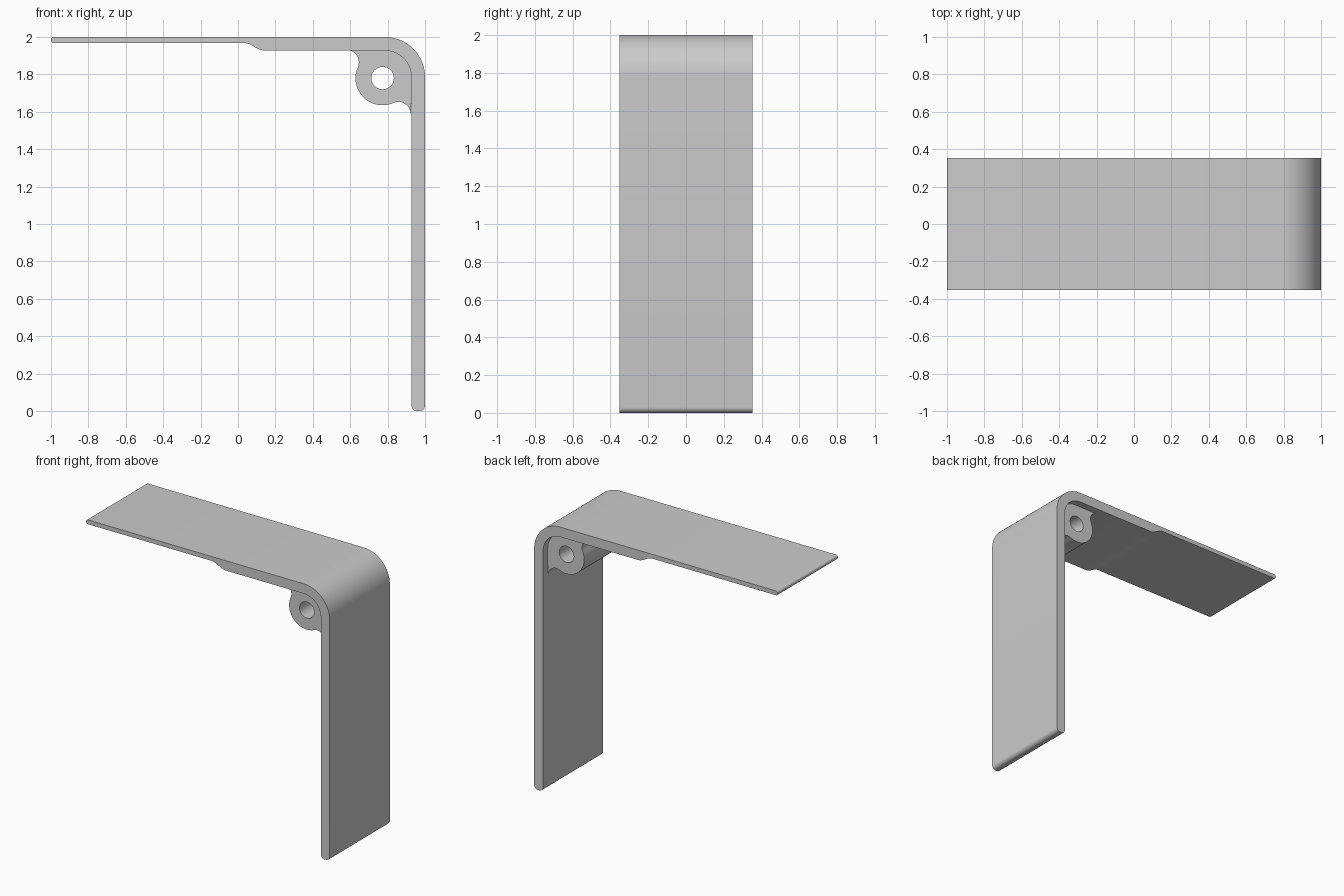
import bpy, bmesh, math
from mathutils import Matrix

if "Cube" in bpy.data.objects:
    bpy.data.objects.remove(bpy.data.objects["Cube"])

WIDTH = 0.705        # bracket width along y
INSET = 0.055        # boss is recessed from each side


def arc(cx, cz, r, a0, a1, n):
    """Points on an arc in the x-z profile, angles in degrees."""
    pts = []
    for i in range(n + 1):
        a = math.radians(a0 + (a1 - a0) * i / n)
        pts.append((cx + r * math.cos(a), cz + r * math.sin(a)))
    return pts


def extrude_profile(name, loops, width, mat):
    """Extrude closed x-z loops along y; later loops become holes."""
    curve = bpy.data.curves.new(name + "_profile", 'CURVE')
    curve.dimensions = '2D'
    curve.fill_mode = 'BOTH'
    curve.extrude = width / 2
    for pts in loops:
        spline = curve.splines.new('POLY')
        spline.points.add(len(pts) - 1)
        for p, (x, z) in zip(spline.points, pts):
            p.co = (x, z, 0, 1)
        spline.use_cyclic_u = True
    temp = bpy.data.objects.new(name + "_temp", curve)
    bpy.context.collection.objects.link(temp)
    bpy.context.view_layer.update()
    dg = bpy.context.evaluated_depsgraph_get()
    mesh = bpy.data.meshes.new_from_object(temp.evaluated_get(dg))
    bpy.data.objects.remove(temp)
    mesh.transform(Matrix.Rotation(math.pi / 2, 4, 'X'))
    bm = bmesh.new()
    bm.from_mesh(mesh)
    bmesh.ops.remove_doubles(bm, verts=bm.verts, dist=1e-5)
    bmesh.ops.recalc_face_normals(bm, faces=bm.faces)
    bm.to_mesh(mesh)
    bm.free()
    mesh.materials.clear()
    mesh.materials.append(mat)
    obj = bpy.data.objects.new(name, mesh)
    bpy.context.collection.objects.link(obj)
    bpy.ops.object.select_all(action='DESELECT')
    obj.select_set(True)
    bpy.context.view_layer.objects.active = obj
    bpy.ops.object.shade_smooth_by_angle(angle=math.radians(30))
    return obj


grey = bpy.data.materials.new("light_grey")
grey.diffuse_color = (0.6, 0.6, 0.6, 1)
grey.use_nodes = True
grey.node_tree.nodes["Principled BSDF"].inputs["Base Color"].default_value = grey.diffuse_color

# Bent plate: thin arm, stepped thickness, rounded bend and vertical leg
bend = (0.785, 1.785)
outline = arc(*bend, 0.215, 90, 0, 24)                     # outer bend
outline += arc(0.97, 0.03, 0.03, 0, -90, 6)                # leg tip
outline += arc(0.957, 0.03, 0.03, -90, -180, 6)
outline += arc(*bend, 0.142, 0, 90, 20)                    # inner bend
for i in range(11):                                        # thickness step
    t = i / 10
    outline.append((0.145 - 0.115 * t,
                    1.927 + 0.041 * (0.5 - 0.5 * math.cos(math.pi * t))))
outline += arc(-0.986, 1.982, 0.014, -90, -180, 5)         # arm tip
outline += arc(-0.986, 1.986, 0.014, 180, 90, 5)
extrude_profile("bent_plate", [outline], WIDTH, grey)

# Hinge boss in the corner, blended into both legs, with a pin hole
bx, bz, br, fr = 0.773, 1.78, 0.145, 0.066
dx, dz = -0.193, 0.085                                     # fillet centre offset
ang = math.degrees(math.atan2(dz, dx))
boss = arc(bx + dx, bz + dz, fr, 90, ang - 180, 12)
boss += arc(bx, bz, br, ang, 450 - ang, 28)[1:-1]
boss += arc(bx + dz, bz + dx, fr, 270 - ang, 0, 12)
boss += arc(*bend, 0.147, 0, 90, 16)                       # sunk into the plate
hole = arc(bx, bz, 0.06, 0, 360, 32)[:-1]
extrude_profile("hinge_boss", [boss, hole], WIDTH - 2 * INSET, grey)
